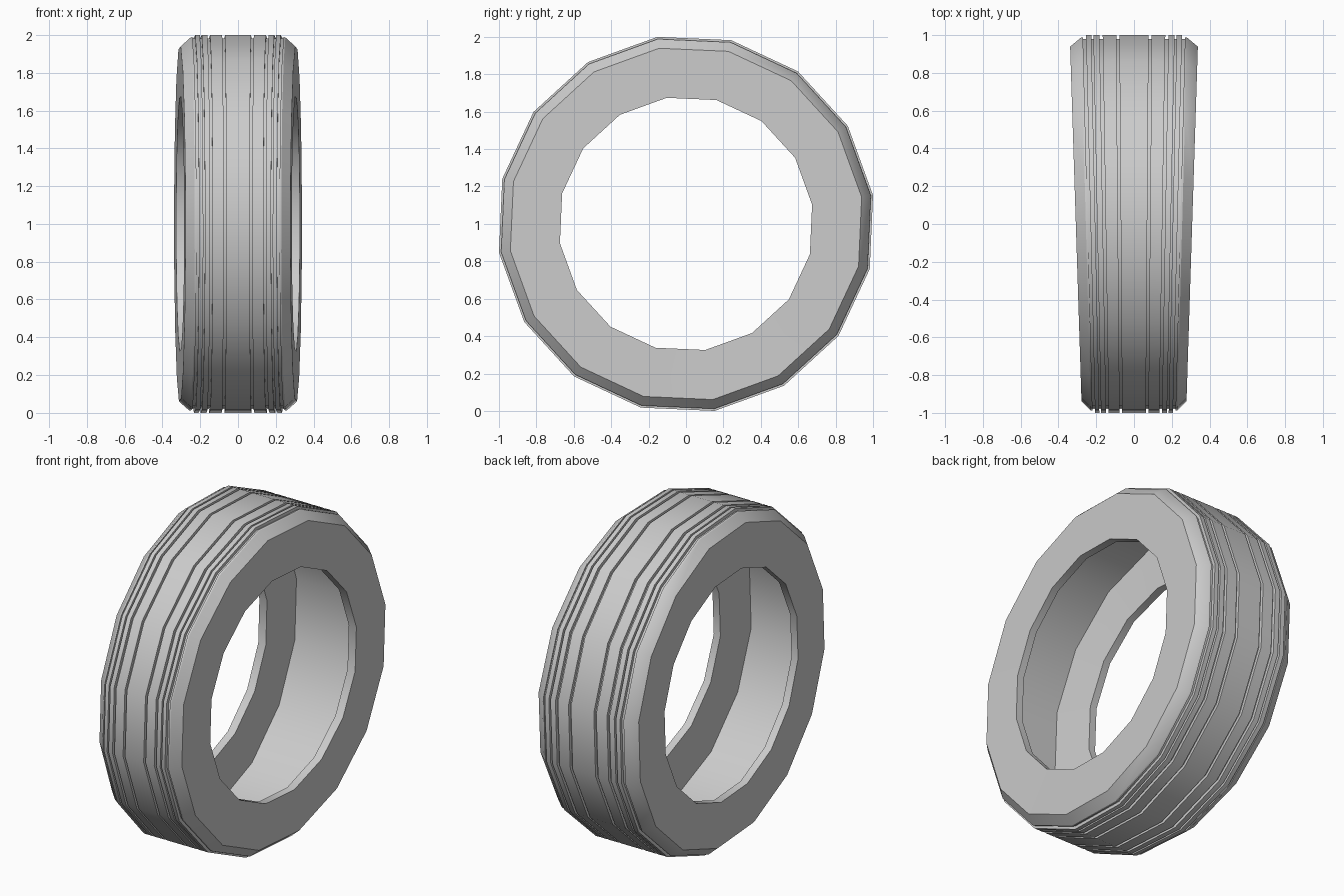
import bpy, bmesh, math

if "Cube" in bpy.data.objects:
    bpy.data.objects.remove(bpy.data.objects["Cube"])

SIDES = 16
PHASE = math.radians(8.7)
R = 1.0115          # tread radius at the corners
FLOOR = 0.992       # groove floor radius

# Half cross-section (x, radius): tread grooves from the centre outwards
half = []
for a, b in ((0.07, 0.085), (0.15, 0.165), (0.195, 0.205), (0.23, 0.245)):
    half += [(a, R), (a, FLOOR), (b, FLOOR), (b, R)]
# Shoulder, sidewall, rim lip, slanted inner wall and hollow inside
half[-1] = (0.245, 1.0)
half += [(0.255, 0.998), (0.308, 0.95), (0.306, 0.682), (0.258, 0.682), (0.235, 0.943)]

# Mirror the half into a closed profile
profile = half + [(-x, r) for x, r in reversed(half)]

# Sweep the profile around the axle; width grows towards the back (+y)
bm = bmesh.new()
rings = []
for i in range(SIDES):
    a = PHASE + i * 2 * math.pi / SIDES
    ring = []
    for x, r in profile:
        y = r * math.cos(a)
        ring.append(bm.verts.new((x * (1 + 0.104 * y), y, 1 + r * math.sin(a))))
    rings.append(ring)
n = len(profile)
for i in range(SIDES):
    p, q = rings[i], rings[(i + 1) % SIDES]
    for j in range(n):
        k = (j + 1) % n
        bm.faces.new((p[j], p[k], q[k], q[j]))
bmesh.ops.recalc_face_normals(bm, faces=bm.faces)

mesh = bpy.data.meshes.new("tyre")
bm.to_mesh(mesh)
bm.free()
tyre = bpy.data.objects.new("tyre", mesh)
bpy.context.collection.objects.link(tyre)

# Smooth around the tread, crisp at the grooves and sidewalls
bpy.context.view_layer.objects.active = tyre
tyre.select_set(True)
bpy.ops.object.shade_smooth_by_angle(angle=math.radians(30))
